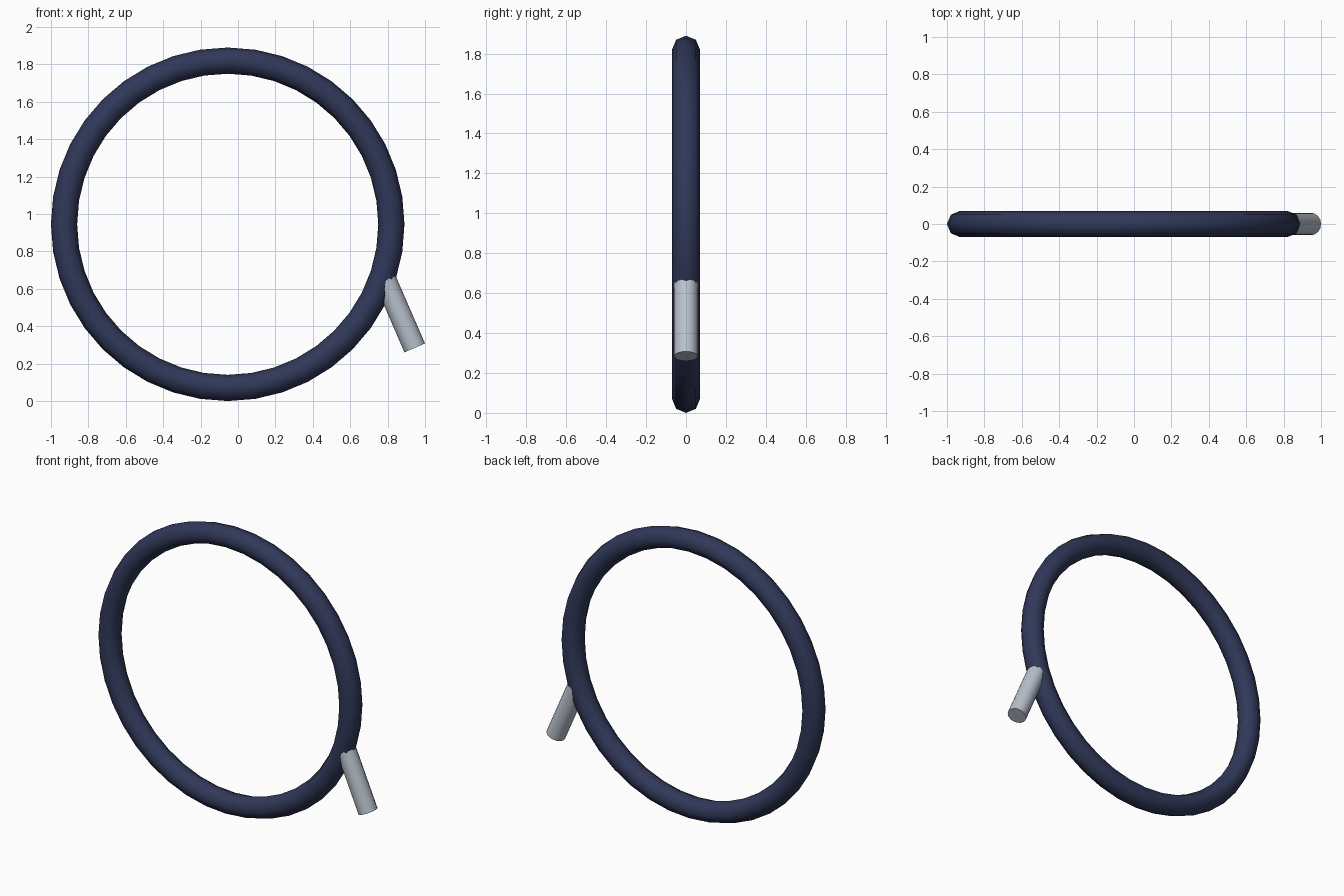
import bpy
import math
from mathutils import Vector

if "Cube" in bpy.data.objects:
    bpy.data.objects.remove(bpy.data.objects["Cube"])


def paint(obj, name, rgb):
    mat = bpy.data.materials.new(name)
    mat.diffuse_color = (*rgb, 1.0)
    mat.use_nodes = True
    mat.node_tree.nodes["Principled BSDF"].inputs["Base Color"].default_value = mat.diffuse_color
    obj.data.materials.append(mat)


# Upright hoop
bpy.ops.mesh.primitive_torus_add(
    major_segments=40, minor_segments=8,
    major_radius=0.875, minor_radius=0.07,
    location=(-0.055, 0, 0.945), rotation=(math.pi / 2, 0, 0))
hoop = bpy.context.object
hoop.name = "hoop"
bpy.ops.object.shade_smooth()
paint(hoop, "dark_navy", (0.03, 0.04, 0.1))

# Slanted rod, its upper end buried in the hoop
tilt = math.radians(23.5)
length = 0.42
axis = Vector((-math.sin(tilt), 0, math.cos(tilt)))
lower_end = Vector((0.945, 0, 0.284))
bpy.ops.mesh.primitive_cylinder_add(
    vertices=16, radius=0.06, depth=length,
    location=lower_end + axis * length / 2, rotation=(0, -tilt, 0))
rod = bpy.context.object
rod.name = "handle_rod"
bpy.ops.object.shade_smooth_by_angle(angle=math.radians(40))
paint(rod, "pale_steel", (0.48, 0.53, 0.6))
